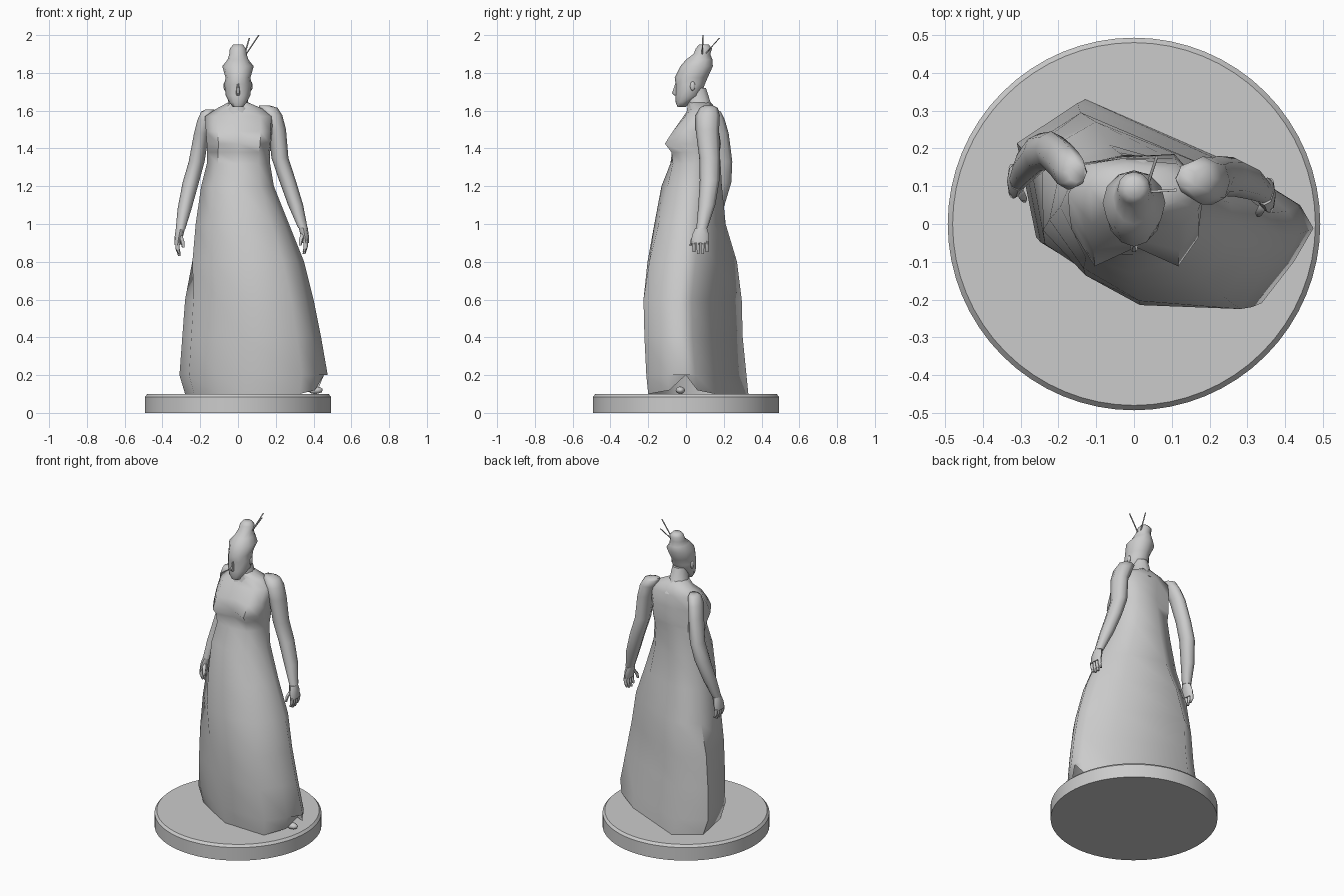
import bpy, bmesh, math
from mathutils import Vector

cube = bpy.data.objects.get("Cube")
if cube:
    bpy.data.objects.remove(cube, do_unlink=True)

GREY = (0.6, 0.6, 0.6, 1)
stone = bpy.data.materials.new("stone grey")
stone.use_nodes = True
stone.diffuse_color = GREY
stone.node_tree.nodes["Principled BSDF"].inputs["Base Color"].default_value = GREY


def finish(name, bm, angle):
    """Turn a bmesh into a shaded grey object."""
    bmesh.ops.recalc_face_normals(bm, faces=bm.faces)
    mesh = bpy.data.meshes.new(name)
    bm.to_mesh(mesh)
    bm.free()
    mesh.materials.append(stone)
    obj = bpy.data.objects.new(name, mesh)
    bpy.context.collection.objects.link(obj)
    bpy.ops.object.select_all(action='DESELECT')
    obj.select_set(True)
    bpy.context.view_layer.objects.active = obj
    bpy.ops.object.shade_smooth_by_angle(angle=math.radians(angle))


def loft(name, rings, cap_first=True, angle=60):
    """Skin a list of closed rings that all have the same point count."""
    bm = bmesh.new()
    rows = [[bm.verts.new(p) for p in ring] for ring in rings]
    n = len(rows[0])
    for a, b in zip(rows, rows[1:]):
        for i in range(n):
            j = (i + 1) % n
            bm.faces.new((a[i], a[j], b[j], b[i]))
    if cap_first:
        bm.faces.new(rows[0])
    bm.faces.new(rows[-1])
    finish(name, bm, angle)


def circle(n):
    return [(math.cos(math.tau * i / n), math.sin(math.tau * i / n)) for i in range(n)]


def boxed(shape, z, x0, x1, y0, y1):
    """Fit a unit outline into the given x and y limits at height z."""
    return [Vector(((x0 + x1) / 2 + u * (x1 - x0) / 2,
                    (y0 + y1) / 2 + v * (y1 - y0) / 2, z)) for u, v in shape]


def limb(name, path, n=8):
    """Tube of level rings along (x, y, z, x radius, y radius)."""
    loft(name, [boxed(circle(n), z, x - a, x + a, y - b, y + b)
                for x, y, z, a, b in path])


def blob(name, centre, size):
    bm = bmesh.new()
    bmesh.ops.create_icosphere(bm, subdivisions=2, radius=1)
    bmesh.ops.scale(bm, vec=size, verts=bm.verts)
    bmesh.ops.translate(bm, vec=centre, verts=bm.verts)
    finish(name, bm, 60)


def mix(a, b, t):
    """Blend two outlines point by point."""
    return [(p + (r - p) * t, q + (s - q) * t) for (p, q), (r, s) in zip(a, b)]


# Round plinth with a bevelled top edge
loft("plinth", [[Vector((r * u, r * v, z)) for u, v in circle(64)]
                for r, z in ((.493, 0), (.493, .085), (.48, .1))], angle=20)

# Gown: angular hem outline blending into the waist, then the bust
HEM = [(-.59, 1), (.5, .34), (.91, -.02), (1, -.25), (.87, -.58), (.65, -1),
       (-.13, -.96), (-.5, -.66), (-.87, -.34), (-1, .6)]
WAIST = [(-.2, 1), (.6, .8), (.94, .3), (1, -.05), (.9, -.4), (.62, -.8),
         (0, -1), (-.65, -.75), (-1, .1), (-.75, .8)]
BUST = [(-.2, .93), (.6, 1), (.95, .5), (1, 0), (.97, -.5), (.66, -1),
        (0, -.66), (-.64, -1), (-1, -.35), (-.8, .85)]
# z, left and right limits, front and back limits, bust amount
gown_rows = [(.1, -.28, .455, -.2, .33, 0), (.2, -.31, .475, -.21, .32, 0),
             (.4, -.295, .44, -.22, .3, 0), (.6, -.28, .4, -.225, .295, 0),
             (.8, -.268, .35, -.21, .27, 0), (1, -.235, .27, -.17, .21, 0),
             (1.2, -.195, .19, -.13, .19, 0), (1.32, -.165, .17, -.092, .185, .2),
             (1.38, -.165, .17, -.085, .185, .7), (1.425, -.165, .175, -.112, .185, 1),
             (1.49, -.17, .18, -.075, .18, .8), (1.57, -.175, .185, -.02, .175, .2),
             (1.61, -.115, .13, .015, .16, 0), (1.645, -.05, .05, .01, .13, 0)]
rings = []
for *limits, bust in gown_rows:
    t = min(1, max(0, (1.2 - limits[0]) / .6))
    rings.append(boxed(mix(mix(WAIST, HEM, t), BUST, bust), *limits))
rings[0][3].z = .2           # lifted fold at the side of the hem
rings[0][2].z = rings[0][4].z = .12
loft("gown", rings, cap_first=False, angle=60)
blob("shoe", (.41, -.03, .12), (.04, .025, .02))

# Neck flowing into the upper back, head with swept-up hair
limb("neck", [(0, .085, 1.57, .1, .09), (0, .072, 1.63, .055, .066),
              (0, .052, 1.72, .046, .056)], 10)
head_rows = [(1.62, .028, -.045, 0), (1.645, .046, -.055, .025),
             (1.68, .065, -.055, .08), (1.74, .072, -.055, .1),
             (1.775, .066, -.06, .115), (1.835, .083, -.03, .142),
             (1.87, .055, .0, .14), (1.9, .046, .04, .128),
             (1.93, .043, .052, .138), (1.95, .025, .07, .12)]
loft("head", [boxed(circle(12), z, -w, w, f, b) for z, w, f, b in head_rows])
limb("nose", [(0, -.052, 1.68, .008, .01), (0, -.057, 1.692, .011, .02),
              (0, -.05, 1.745, .005, .008)], 6)
for side, s in (("left", 1), ("right", -1)):
    blob(side + "_ear", (s * .069, .035, 1.73), (.008, .014, .025))

# Hair sticks
for i, tip in enumerate(((.11, .09, 2), (.06, .177, 1.985))):
    base = Vector((.03, .085, 1.88))
    loft("hair_stick_%d" % (i + 1),
         [[p + Vector((.004 * u, .004 * v, 0)) for u, v in circle(6)]
          for p in (base, Vector(tip))])

# Arms hanging away from the body, rounded over the shoulders
limb("left_arm", [(.14, .12, 1.627, .03, .025), (.16, .12, 1.615, .05, .048),
                  (.182, .115, 1.575, .053, .064),
                  (.208, .113, 1.5, .046, .062), (.222, .125, 1.35, .045, .055),
                  (.262, .125, 1.23, .044, .052), (.305, .11, 1.1, .04, .045),
                  (.343, .085, .98, .025, .03)])
limb("right_arm", [(-.15, .135, 1.605, .025, .025), (-.16, .14, 1.595, .035, .045),
                   (-.175, .148, 1.55, .04, .058),
                   (-.193, .17, 1.48, .04, .056), (-.219, .195, 1.33, .042, .05),
                   (-.25, .19, 1.22, .043, .05), (-.283, .155, 1.08, .037, .043),
                   (-.305, .12, .97, .025, .03)])

# Hands: palm, four fingers and a thumb
for side, s, x, y, z in (("left", 1, .345, .08, .98), ("right", -1, -.306, .118, .97)):
    limb(side + "_palm", [(x, y, z, .024, .03), (x + s * .008, y - .003, z - .04, .022, .046),
                          (x + s * .014, y - .005, z - .08, .016, .046)])
    for i in range(4):
        fy = y - .038 + i * .023
        drop = .128 + .012 * (i in (1, 2))
        limb("%s_finger_%d" % (side, i + 1),
             [(x + s * .014, fy, z - .07, .012, .0115),
              (x + s * .014, fy, z - .1, .011, .0105),
              (x + s * .004, fy, z - drop, .007, .008)], 6)
    limb(side + "_thumb", [(x, y - .025, z - .03, .012, .012),
                           (x - s * .012, y - .048, z - .065, .011, .01),
                           (x - s * .016, y - .055, z - .095, .007, .007)], 6)
